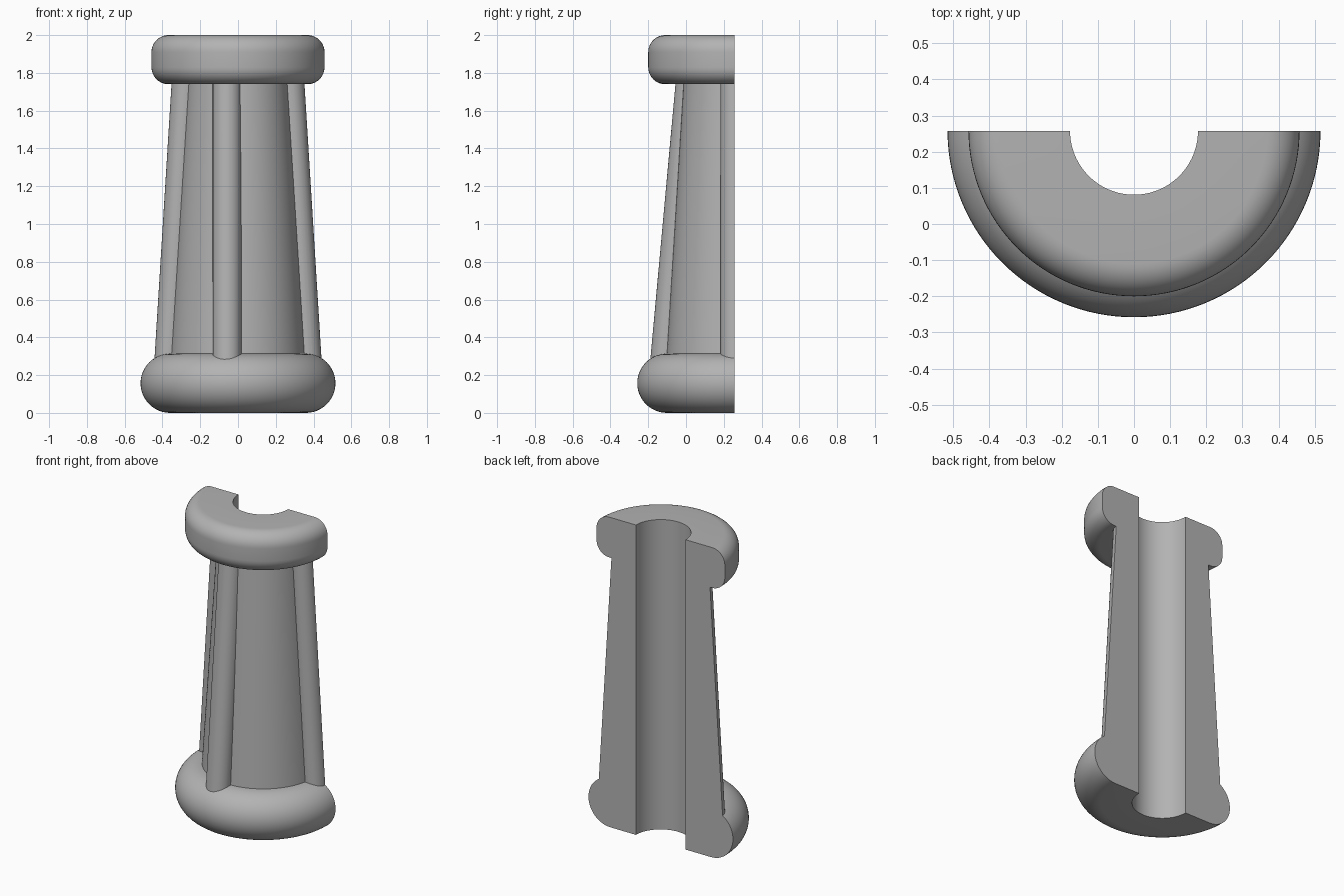
import bpy, bmesh, math
from mathutils import Vector

cube = bpy.data.objects.get("Cube")
if cube:
    bpy.data.objects.remove(cube, do_unlink=True)

AXIS_Y = 0.258      # the column axis lies on the flat cut face
BORE = 0.177
RIB = 0.076

stone = bpy.data.materials.new("plain grey")
stone.use_nodes = True
grey = (0.45, 0.45, 0.45, 1)
stone.diffuse_color = grey
stone.node_tree.nodes["Principled BSDF"].inputs["Base Color"].default_value = grey


def finish(bm, name):
    bmesh.ops.recalc_face_normals(bm, faces=bm.faces)
    mesh = bpy.data.meshes.new(name)
    bm.to_mesh(mesh)
    bm.free()
    mesh.materials.append(stone)
    obj = bpy.data.objects.new(name, mesh)
    bpy.context.collection.objects.link(obj)
    return obj


def arc(r, z, radius, start, end, steps):
    angles = [math.radians(start + (end - start) * i / steps) for i in range(steps + 1)]
    return [(r + radius * math.cos(a), z + radius * math.sin(a)) for a in angles]


def lathe(name, profile, segments=128):
    bm = bmesh.new()
    rings = []
    for s in range(segments):
        a = math.tau * s / segments
        rings.append([bm.verts.new((r * math.cos(a), AXIS_Y + r * math.sin(a), z))
                      for r, z in profile])
    for s in range(segments):
        here, there = rings[s], rings[(s + 1) % segments]
        for i in range(len(profile)):
            j = (i + 1) % len(profile)
            bm.faces.new((here[i], there[i], there[j], here[j]))
    return finish(bm, name)


def rib(name, outline, low, high):
    """Sweep a flat outline in a straight line from low to high."""
    bm = bmesh.new()
    ends = [[bm.verts.new(Vector((x, y, 0)) + Vector(p)) for x, y in outline]
            for p in (low, high)]
    bm.faces.new(ends[0])
    bm.faces.new(ends[1])
    for i in range(len(outline)):
        j = (i + 1) % len(outline)
        bm.faces.new((ends[0][i], ends[0][j], ends[1][j], ends[1][i]))
    return finish(bm, name)


# Column: rounded foot, tapered shaft, rounded collar and a straight bore
profile = [(BORE, 0)]
profile += arc(0.359, 0.157, 0.157, -90, 90, 24)
profile += [(0.271, 1.74)]
profile += arc(0.368, 1.83, 0.09, -90, 0, 10)
profile += arc(0.368, 1.91, 0.09, 0, 90, 10)
profile += [(BORE, 2.0)]
column = lathe("column", profile)

# Ribs: one leaning on the front, one on each side
round_outline = arc(0, 0, RIB, 0, 360 - 360 / 48, 47)
front_outline = arc(0, 0, RIB, 180, 360, 24) + [(RIB, 0.04), (-RIB, 0.04)]
ribs = [rib("front_rib", front_outline, (-0.058, -0.124, 0.16), (-0.058, 0.032, 1.87))]
for name, side in (("left_rib", 1), ("right_rib", -1)):
    ribs.append(rib(name, round_outline, (side * 0.374, AXIS_Y, 0.16),
                    (side * 0.268, AXIS_Y, 1.87)))

# Merge the ribs into the column
bpy.context.view_layer.objects.active = column
for part in ribs:
    union = column.modifiers.new("union", 'BOOLEAN')
    union.operation = 'UNION'
    union.solver = 'EXACT'
    union.object = part
    bpy.ops.object.modifier_apply(modifier=union.name)
    bpy.data.objects.remove(part, do_unlink=True)

# Split lengthwise and close the cut
bm = bmesh.new()
bm.from_mesh(column.data)
bmesh.ops.bisect_plane(bm, geom=bm.verts[:] + bm.edges[:] + bm.faces[:], dist=0.0001,
                       plane_co=(0, AXIS_Y, 0), plane_no=(0, 1, 0), clear_outer=True)
bmesh.ops.edgeloop_fill(bm, edges=[e for e in bm.edges if e.is_boundary])
bmesh.ops.recalc_face_normals(bm, faces=bm.faces)
bm.to_mesh(column.data)
bm.free()
column.name = "half_column"

bpy.ops.object.select_all(action='DESELECT')
column.select_set(True)
bpy.context.view_layer.objects.active = column
bpy.ops.object.shade_smooth_by_angle(angle=math.radians(30))
